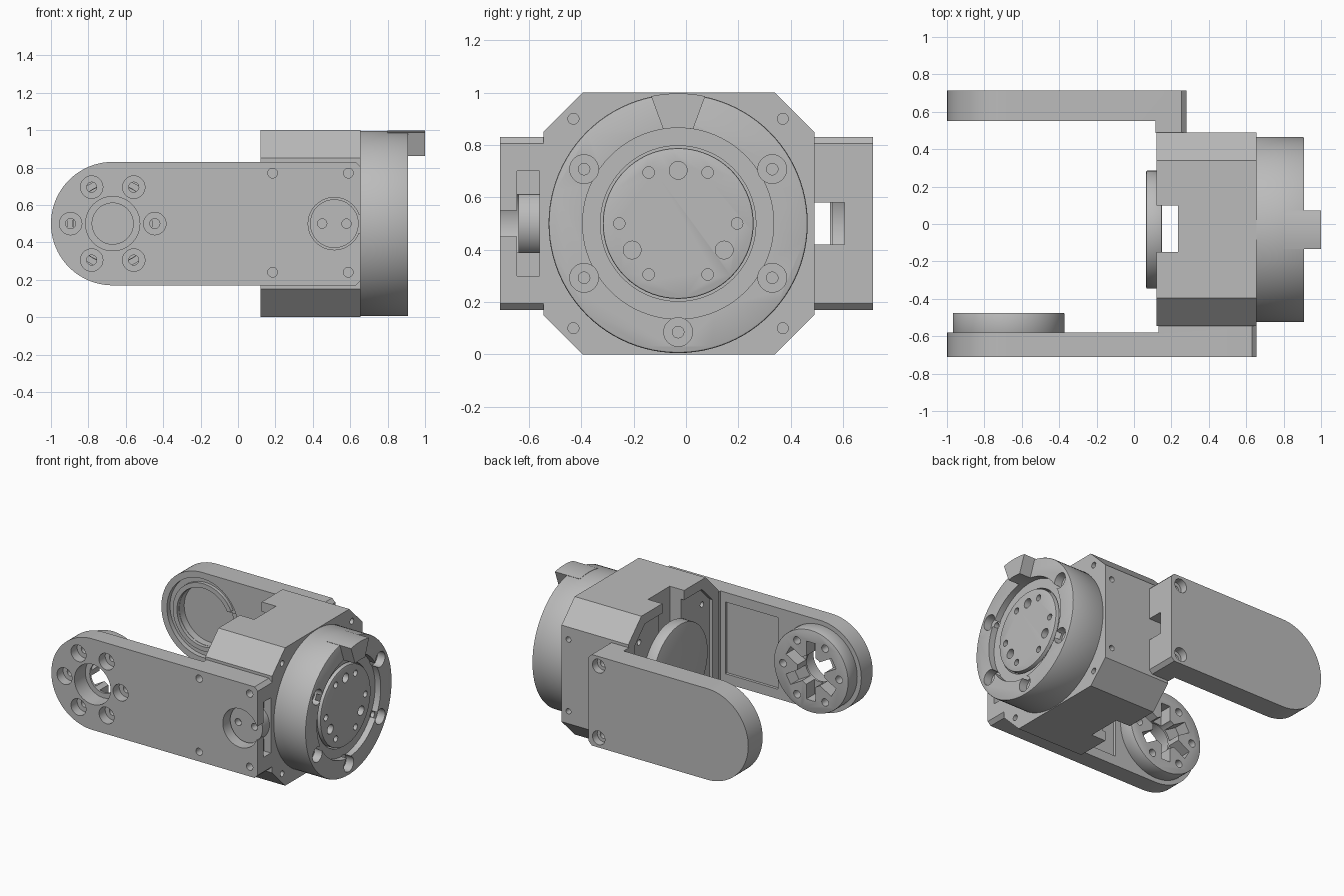
import bpy, bmesh, math
from mathutils import Vector

if "Cube" in bpy.data.objects:
    bpy.data.objects.remove(bpy.data.objects["Cube"], do_unlink=True)

grey = bpy.data.materials.new("machined_grey")
grey.use_nodes = True
grey.diffuse_color = (0.5, 0.5, 0.5, 1)
grey.node_tree.nodes["Principled BSDF"].inputs["Base Color"].default_value = (0.5, 0.5, 0.5, 1)
parts = []


def arc(u, v, r, start, end, n):
    step = (end - start) / n
    return [(u + r * math.cos(math.radians(start + step * i)),
             v + r * math.sin(math.radians(start + step * i))) for i in range(n + 1)]


def circle(u, v, r, n=48):
    return arc(u, v, r, 0, 360, n)[:-1]


def rect(u0, u1, v0, v1):
    return [(u0, v0), (u1, v0), (u1, v1), (u0, v1)]


def ring_points(u, v, r, angles):
    return [arc(u, v, r, a, a, 1)[0] for a in angles]


def prism(name, outline, axis, a, b, bevel=0):
    """Extrude a 2D outline along the x, y or z axis from a to b."""
    place = {"x": lambda u, v, w: (w, u, v),
             "y": lambda u, v, w: (u, w, v),
             "z": lambda u, v, w: (u, v, w)}[axis]
    bm = bmesh.new()
    face = bm.faces.new([bm.verts.new(place(u, v, a)) for u, v in outline])
    out = bmesh.ops.extrude_face_region(bm, geom=[face])
    verts = [g for g in out["geom"] if isinstance(g, bmesh.types.BMVert)]
    bmesh.ops.translate(bm, verts=verts, vec=Vector(place(0, 0, b - a)))
    bmesh.ops.recalc_face_normals(bm, faces=bm.faces)
    if bevel:
        rims = [e for e in bm.edges if e.calc_face_angle(0) > 1.2]
        bmesh.ops.bevel(bm, geom=rims, offset=bevel, segments=2, profile=0.5, affect="EDGES")
    mesh = bpy.data.meshes.new(name)
    bm.to_mesh(mesh)
    bm.free()
    mesh.materials.append(grey)
    obj = bpy.data.objects.new(name, mesh)
    bpy.context.collection.objects.link(obj)
    return obj


def part(*args, **kw):
    obj = prism(*args, **kw)
    parts.append(obj)
    return obj


def cut(target, outline, axis, a, b):
    tool = prism("cutter", outline, axis, a, b)
    mod = target.modifiers.new("cut", "BOOLEAN")
    mod.operation, mod.solver, mod.object = "DIFFERENCE", "EXACT", tool
    bpy.context.view_layer.objects.active = target
    bpy.ops.object.modifier_apply(modifier=mod.name)
    bpy.data.objects.remove(tool, do_unlink=True)


def octagon(inset):
    y0, y1, z0, z1, c = -0.545 + inset, 0.49 - inset, inset, 1 - inset, 0.15 - inset * 0.4
    return [(y0 + c, z0), (y1 - c, z0), (y1, z0 + c), (y1, z1 - c),
            (y1 - c, z1), (y0 + c, z1), (y0, z1 - c), (y0, z0 + c)]


def arm_outline(end):
    c = 0.025
    return arc(-0.67, 0.5, 0.33, 90, 270, 40) + [
        (end - c, 0.17), (end, 0.17 + c), (end, 0.83 - c), (end - c, 0.83)]


CY, CZ = -0.03, 0.5     # axis of the rotary flange
PX = -0.67              # arm pivot
SIX = range(0, 360, 60)

# Chamfered housing with vertical cable slot and recessed rear panel
housing = part("housing", octagon(0), "x", 0.12, 0.655)
cut(housing, octagon(0.07), "x", 0.1, 0.145)
cut(housing, rect(0.145, 0.235, -0.15, 0.1), "z", -0.1, 1.1)
for z0, z1 in ((-0.1, 0.08), (0.92, 1.1)):
    cut(housing, rect(0.1, 0.235, -0.15, 0.1), "z", z0, z1)
for y in (-0.43, 0.37):
    for z in (0.1, 0.9):
        cut(housing, circle(y, z, 0.021, 20), "x", 0.56, 0.7)
for z in (0.24, 0.76):
    cut(housing, circle(0.6, z, 0.02, 20), "y", 0.42, 0.55)
for y in (-0.39, 0.33):
    for z in (0.2, 0.8):
        cut(housing, circle(y, z, 0.02, 20), "x", 0.1, 0.2)

# Rear cover boss
part("rear_cover", circle(CY, CZ, 0.315, 64), "x", 0.065, 0.15, bevel=0.006)

# Rotary flange with counterbored screws
flange = part("flange", circle(CY, CZ, 0.495, 96), "x", 0.64, 0.91, bevel=0.008)
cut(flange, circle(CY, CZ, 0.365, 80), "x", 0.865, 1)
cut(flange, circle(CY, CZ, 0.297, 72), "x", 0.8, 1)
for y, z in ring_points(CY, CZ, 0.415, (30, 150, 210, 270, 330)):
    cut(flange, circle(y, z, 0.055, 28), "x", 0.85, 1)
    cut(flange, circle(y, z, 0.022, 20), "x", 0.75, 1)

# Output disc
disc = part("output_disc", circle(CY, CZ, 0.288, 72), "x", 0.75, 0.885, bevel=0.006)
for y, z in ring_points(CY, CZ, 0.225, SIX):
    cut(disc, circle(y, z, 0.022, 20), "x", 0.82, 1)
for y, z in ring_points(CY, CZ, 0.203, (90, 210, 330)):
    cut(disc, circle(y, z, 0.034, 24), "x", 0.82, 1)

# Index tab on the flange
part("index_tab", arc(CY, CZ, 0.497, 78, 102, 8) + arc(CY, CZ, 0.365, 99, 81, 6),
     "x", 0.8, 1.0)

# Front arm, thick where it is bolted to the housing
front = part("front_arm", arm_outline(0.655), "y", -0.71, -0.545)
cut(front, rect(-1.1, 0.13, 0, 1), "y", -0.58, -0.5)
cut(front, rect(-0.33, 0.09, 0.24, 0.76), "y", -0.6, -0.55)
cut(front, circle(PX, CZ, 0.145), "y", -0.8, -0.5)
for x in (0.185, 0.59):
    for z in (0.24, 0.77):
        cut(front, circle(x, z, 0.026, 20), "y", -0.8, -0.63)
cut(front, circle(0.515, CZ, 0.14), "y", -0.8, -0.56)
cut(front, rect(0.6, 0.7, 0.3, 0.7), "y", -0.645, -0.56)
cut(front, rect(0.635, 0.7, 0.45, 0.55), "y", -0.8, -0.64)

# Connector in the front arm
plug = part("connector", circle(0.515, CZ, 0.13), "y", -0.64, -0.53)
for x in (0.45, 0.58):
    cut(plug, circle(x, CZ, 0.025, 20), "y", -0.7, -0.59)

# Pivot boss with radial slots
boss = part("pivot_boss", circle(PX, CZ, 0.298, 72), "y", -0.585, -0.475, bevel=0.006)
cut(boss, circle(PX, CZ, 0.11), "y", -0.8, -0.4)
for angle in range(30, 360, 60):
    a = math.radians(angle)
    slot = [(PX + u * math.cos(a) - v * math.sin(a), CZ + u * math.sin(a) + v * math.cos(a))
            for u, v in rect(0.05, 0.21, -0.038, 0.038)]
    cut(boss, slot, "y", -0.57, -0.4)
for x, z in ring_points(PX, CZ, 0.225, SIX):
    cut(front, circle(x, z, 0.06, 28), "y", -0.8, -0.64)
    for obj in (front, boss):
        cut(obj, circle(x, z, 0.027, 20), "y", -0.8, -0.4)

# Back arm with foot, bearing recess and cable channel
back = part("back_arm", arm_outline(0.28), "y", 0.487, 0.715)
cut(back, rect(-1.1, 0.115, 0, 1), "y", 0.4, 0.55)
cut(back, circle(PX, CZ, 0.285, 64), "y", 0.5, 0.585)
cut(back, circle(PX, CZ, 0.21), "y", 0.5, 0.64)
cut(back, rect(-0.55, 0.4, 0.42, 0.58), "y", 0.4, 0.605)
for z in (0.24, 0.76):
    cut(back, circle(0.2, z, 0.05, 28), "y", 0.66, 0.8)
    cut(back, circle(0.2, z, 0.026, 20), "y", 0.58, 0.8)

# Raised bearing lip, open towards the channel
part("bearing_lip", arc(PX, CZ, 0.245, 25, 335, 44) + arc(PX, CZ, 0.212, 335, 25, 44),
     "y", 0.56, 0.59)

# Smooth round walls, keep machined edges crisp
bpy.ops.object.select_all(action="DESELECT")
for obj in parts:
    obj.select_set(True)
bpy.context.view_layer.objects.active = parts[0]
bpy.ops.object.shade_smooth_by_angle(angle=math.radians(30))
